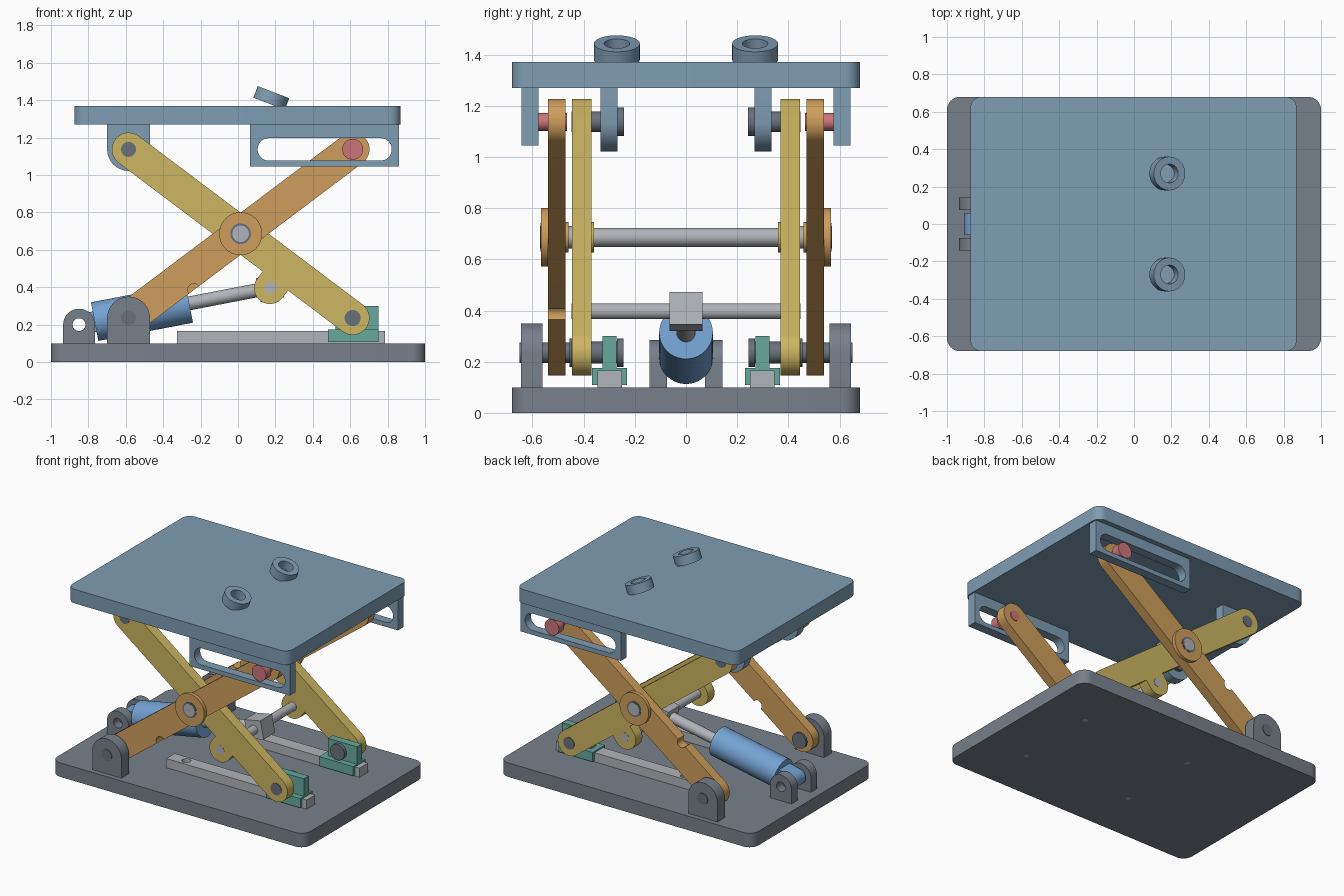
import bpy, bmesh, math
from mathutils import Vector

if "Cube" in bpy.data.objects:
    bpy.data.objects.remove(bpy.data.objects["Cube"], do_unlink=True)


def material(name, hex_code):
    srgb = [int(hex_code[i:i + 2], 16) / 255 for i in (0, 2, 4)]
    col = [c / 12.92 if c < 0.04 else ((c + 0.055) / 1.055) ** 2.4 for c in srgb] + [1]
    m = bpy.data.materials.new(name)
    m.use_nodes = True
    m.diffuse_color = col
    m.node_tree.nodes["Principled BSDF"].inputs["Base Color"].default_value = col
    return m


GREY = material("base grey", "78808A")
DARK = material("pin dark grey", "69717B")
STEEL = material("light steel", "B0B3B8")
SLATE = material("slate blue", "7F9DB3")
YELLOW = material("arm yellow", "CDB662")
ORANGE = material("arm orange", "CE9D5C")
PINK = material("roller pink", "CB757A")
TEAL = material("slider teal", "66A99C")
BLUE = material("cylinder blue", "74A2D2")


# ---- outline helpers: lists of 2D points ----
def arc(cx, cy, r, a0, a1, n=16):
    angles = [math.radians(a0 + (a1 - a0) * i / n) for i in range(n + 1)]
    return [(cx + r * math.cos(a), cy + r * math.sin(a)) for a in angles]


def circle(cx, cy, r):
    return arc(cx, cy, r, 0, 360, 32)[:-1]


def rect(x0, x1, y0, y1):
    return [(x0, y0), (x1, y0), (x1, y1), (x0, y1)]


def round_rect(x0, x1, y0, y1, r):
    return (arc(x0 + r, y0 + r, r, 180, 270, 8) + arc(x1 - r, y0 + r, r, 270, 360, 8)
            + arc(x1 - r, y1 - r, r, 0, 90, 8) + arc(x0 + r, y1 - r, r, 90, 180, 8))


def bar(length, r, lower=()):
    return arc(0, 0, r, 90, 270) + list(lower) + arc(length, 0, r, -90, 90)


def lug(c, r, flat):
    """Rounded end at c with straight sides reaching the height flat."""
    a0, a1 = (0, 180) if flat < c[1] else (180, 360)
    pts = arc(c[0], c[1], r, a0, a1)
    return pts + [(pts[-1][0], flat), (pts[0][0], flat)]


def along(p, q, pts, flip=1):
    """Move points from a bar's own frame to the line from p to q."""
    u = (Vector(q) - Vector(p)).normalized()
    return [(p[0] + u.x * a - u.y * b * flip, p[1] + u.y * a + u.x * b * flip) for a, b in pts]


# ---- solid helpers ----
def finish(name, bm, mat):
    bmesh.ops.recalc_face_normals(bm, faces=bm.faces)
    me = bpy.data.meshes.new(name)
    bm.to_mesh(me)
    bm.free()
    me.materials.append(mat)
    ob = bpy.data.objects.new(name, me)
    bpy.context.collection.objects.link(ob)
    bpy.ops.object.select_all(action='DESELECT')
    ob.select_set(True)
    bpy.context.view_layer.objects.active = ob
    bpy.ops.object.shade_smooth_by_angle(angle=math.radians(35))
    return ob


def prism(name, loops, d0, d1, mat, axis="y"):
    """Fill an outline with holes, and extrude it along y or z."""
    bm = bmesh.new()
    for pts in loops:
        vs = [bm.verts.new((a, d0, b) if axis == "y" else (a, b, d0)) for a, b in pts]
        for i, v in enumerate(vs):
            bm.edges.new((v, vs[(i + 1) % len(vs)]))
    bmesh.ops.triangle_fill(bm, use_beauty=True, edges=bm.edges[:])
    out = bmesh.ops.extrude_face_region(bm, geom=bm.faces[:], use_keep_orig=True)
    moved = [g for g in out["geom"] if isinstance(g, bmesh.types.BMVert)]
    offset = (0, d1 - d0, 0) if axis == "y" else (0, 0, d1 - d0)
    bmesh.ops.translate(bm, verts=moved, vec=offset)
    return finish(name, bm, mat)


def rod(name, p, q, r, mat):
    """Round rod between two points in the middle plane."""
    a, b = Vector((p[0], 0, p[1])), Vector((q[0], 0, q[1]))
    bm = bmesh.new()
    bmesh.ops.create_cone(bm, cap_ends=True, segments=40, radius1=r, radius2=r, depth=(b - a).length)
    ob = finish(name, bm, mat)
    ob.location = (a + b) / 2
    ob.rotation_euler = (b - a).to_track_quat('Z', 'Y').to_euler()
    return ob


# ---- joint positions in x, z ----
LOW_FIX, LOW_SLIDE = (-0.585, 0.235), (0.613, 0.235)
TOP_FIX, TOP_SLIDE = (-0.585, 1.137), (0.613, 1.137)
PIVOT, CROSS, HINGE = (0.014, 0.686), (0.172, 0.397), (-0.85, 0.2)
ARM = (Vector(TOP_SLIDE) - Vector(LOW_FIX)).length

# base and platform
prism("base_plate", [round_rect(-1, 1, -0.68, 0.68, 0.07)], 0, 0.1, GREY, "z")
prism("top_platform", [round_rect(-0.875, 0.87, -0.68, 0.68, 0.06)], 1.27, 1.37, SLATE, "z")

notch = arc(0.37, -0.09, 0.034, 180, 0, 10)
tab = arc(1.05, -0.138, 0.085, 180, 360)
tab = [(0.965, -0.09)] + tab + [(1.135, -0.09)]

for s, side in ((-1, "front"), (1, "back")):
    def part(name, loops, y0, y1, mat):
        return prism(side + "_" + name, loops, s * y0, s * y1, mat)

    def pin(name, c, r, y0, y1, mat):
        return part(name, [circle(c[0], c[1], r)], y0, y1, mat)

    # scissor arms
    outer = along(LOW_FIX, TOP_SLIDE, bar(ARM, 0.09, notch), -s)
    part("outer_arm", [outer], 0.47, 0.54, ORANGE)
    part("inner_arm", [along(TOP_FIX, LOW_SLIDE, bar(ARM, 0.09, tab))], 0.37, 0.445, YELLOW)

    # centre pivot
    pin("pivot_boss", PIVOT, 0.115, 0.54, 0.566, ORANGE)
    pin("pivot_outer_washer", PIVOT, 0.06, 0.46, 0.47, ORANGE)
    pin("pivot_inner_washer", PIVOT, 0.06, 0.36, 0.37, YELLOW)
    pin("pivot_ring", PIVOT, 0.055, 0.56, 0.568, DARK)
    pin("pivot_end", PIVOT, 0.044, 0.36, 0.57, STEEL)

    # fixed lower bracket
    part("base_bracket", [lug(LOW_FIX, 0.115, 0.1)], 0.56, 0.645, GREY)
    pin("base_pin", LOW_FIX, 0.04, 0.44, 0.65, DARK)
    pin("base_pin_head", LOW_FIX, 0.055, 0.44, 0.456, DARK)

    # fixed upper hanger
    part("top_hanger", [lug(TOP_FIX, 0.115, 1.27)], 0.267, 0.335, SLATE)
    pin("top_pin", TOP_FIX, 0.04, 0.25, 0.448, DARK)
    pin("top_pin_head", TOP_FIX, 0.056, 0.242, 0.267, DARK)

    # slotted guide with roller
    slot = round_rect(0.105, 0.822, 1.077, 1.197, 0.0595)
    part("slot_guide", [rect(0.065, 0.86, 1.045, 1.27), slot], 0.577, 0.643, SLATE)
    pin("roller", TOP_SLIDE, 0.056, 0.58, 0.64, PINK)
    pin("roller_shaft", TOP_SLIDE, 0.035, 0.465, 0.6, PINK)

    # rail, screws and slider
    screws = (-0.2, 0.66)
    holes = [circle(x, s * 0.298, 0.03) for x in screws]
    rail = rect(-0.325, 0.785, s * 0.298 - 0.048, s * 0.298 + 0.048)
    prism(side + "_rail", [rail] + holes, 0.1, 0.165, STEEL, "z")
    for i, x in enumerate(screws):
        prism(side + "_base_screw_" + str(i + 1), [circle(x, s * 0.298, 0.018)],
              -0.001, 0.004, STEEL, "z")
    saddle = [(0.48, 0.165), (0.48, 0.175), (0.75, 0.175), (0.75, 0.165)]
    part("slider_top", [saddle], 0.23, 0.368, TEAL)
    for y in (0.23, 0.346):
        part("slider_cheek", [rect(0.48, 0.75, 0.108, 0.175)], y, y + 0.022, TEAL)
    part("slider_upright", [rect(0.52, 0.75, 0.165, 0.3)], 0.272, 0.327, TEAL)
    pin("slider_pin", LOW_SLIDE, 0.043, 0.25, 0.448, DARK)
    pin("slider_pin_head", LOW_SLIDE, 0.056, 0.245, 0.27, DARK)

    # hinge lug for the hydraulic cylinder
    part("hinge_lug", [lug(HINGE, 0.085, 0.1), circle(*HINGE, 0.034)], 0.075, 0.143, GREY)

    # tilted bushing on the platform
    ring = [circle(0, 0, 0.09), circle(0, 0, 0.05)]
    bush = prism(side + "_bushing", ring, -0.033, 0.033, SLATE, "z")
    bush.location = (0.178, s * 0.27, 1.412)
    bush.rotation_euler.y = math.radians(21)

# cross shafts
prism("pivot_shaft", [circle(*PIVOT, 0.037)], -0.46, 0.46, STEEL)
prism("push_shaft", [circle(*CROSS, 0.031)], -0.447, 0.447, STEEL)

# hydraulic cylinder
prism("cylinder_tongue", [along(HINGE, CROSS, bar(0.12, 0.055)), circle(*HINGE, 0.034)],
      -0.06, 0.06, BLUE)
ends = along(HINGE, CROSS, [(0.085, 0), (0.6, 0)])
rod("cylinder_body", ends[0], ends[1], 0.105, BLUE)
rod("piston_rod", ends[1], CROSS, 0.037, STEEL)
prism("rod_end_block", [along(CROSS, (CROSS[0] + 1, CROSS[1] + 0.195),
                              rect(-0.065, 0.065, -0.065, 0.065))], -0.065, 0.065, STEEL)
